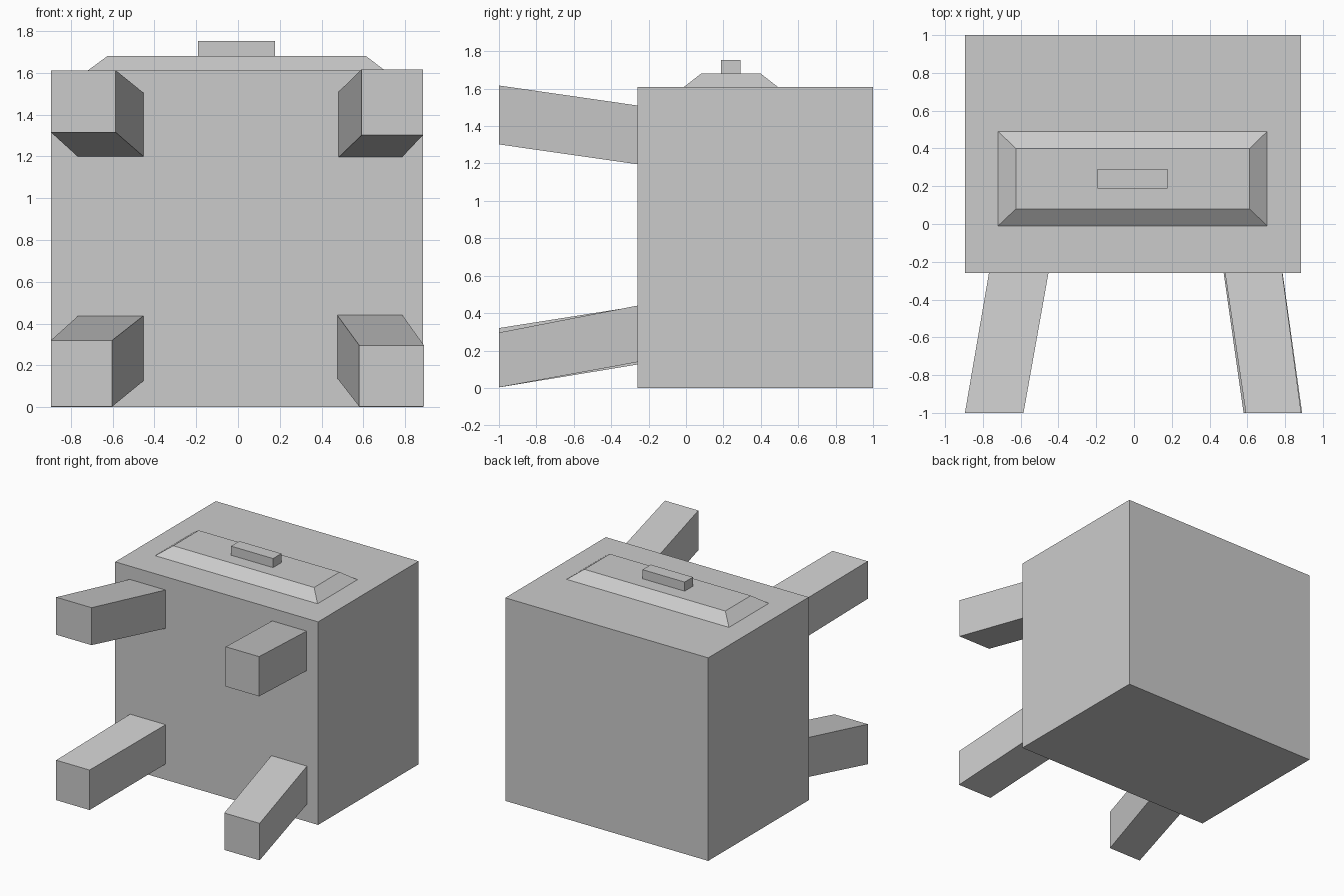
import bpy
import bmesh

cube = bpy.data.objects.get("Cube")
if cube:
    bpy.data.objects.remove(cube, do_unlink=True)

# Single flat grey
grey = bpy.data.materials.new("plain_grey")
grey.use_nodes = True
colour = (0.6, 0.6, 0.6, 1)
grey.diffuse_color = colour
grey.node_tree.nodes["Principled BSDF"].inputs["Base Color"].default_value = colour


def tapered_block(name, axis, start, end, start_rect, end_rect):
    """Block along an axis; each rect is (u_min, u_max, v_min, v_max) at its end."""
    u, v = [i for i in range(3) if i != axis]
    bm = bmesh.new()
    bmesh.ops.create_cube(bm, size=2)
    for vert in bm.verts:
        side = vert.co.copy()
        far = side[axis] > 0
        rect = end_rect if far else start_rect
        vert.co[axis] = end if far else start
        vert.co[u] = rect[1] if side[u] > 0 else rect[0]
        vert.co[v] = rect[3] if side[v] > 0 else rect[2]
    bmesh.ops.recalc_face_normals(bm, faces=bm.faces)
    mesh = bpy.data.meshes.new(name)
    bm.to_mesh(mesh)
    bm.free()
    mesh.materials.append(grey)
    obj = bpy.data.objects.new(name, mesh)
    bpy.context.collection.objects.link(obj)
    return obj


# Main box
BACK, FRONT, TOP = 1.0, -0.26, 1.61
body = (-0.895, 0.885, FRONT, BACK)
tapered_block("body", 2, 0, TOP, body, body)

# Bevelled lid and its handle
tapered_block("lid", 2, TOP, 1.68, (-0.72, 0.705, -0.01, 0.49), (-0.625, 0.612, 0.08, 0.4))
handle = (-0.192, 0.177, 0.187, 0.291)
tapered_block("lid_handle", 2, 1.68, 1.752, handle, handle)

# Splayed legs: outer end rect, then the rect where each meets the body
legs = {
    "upper_right_leg": ((-0.895, -0.585, 1.315, 1.612), (-0.768, -0.453, 1.2, 1.505)),
    "upper_left_leg": ((0.592, 0.885, 1.302, 1.617), (0.482, 0.785, 1.196, 1.51)),
    "lower_right_leg": ((-0.895, -0.602, 0.003, 0.32), (-0.765, -0.453, 0.125, 0.437)),
    "lower_left_leg": ((0.58, 0.89, 0.003, 0.296), (0.475, 0.787, 0.138, 0.44)),
}
for name, (outer, inner) in legs.items():
    tapered_block(name, 1, -1, FRONT, outer, inner)
